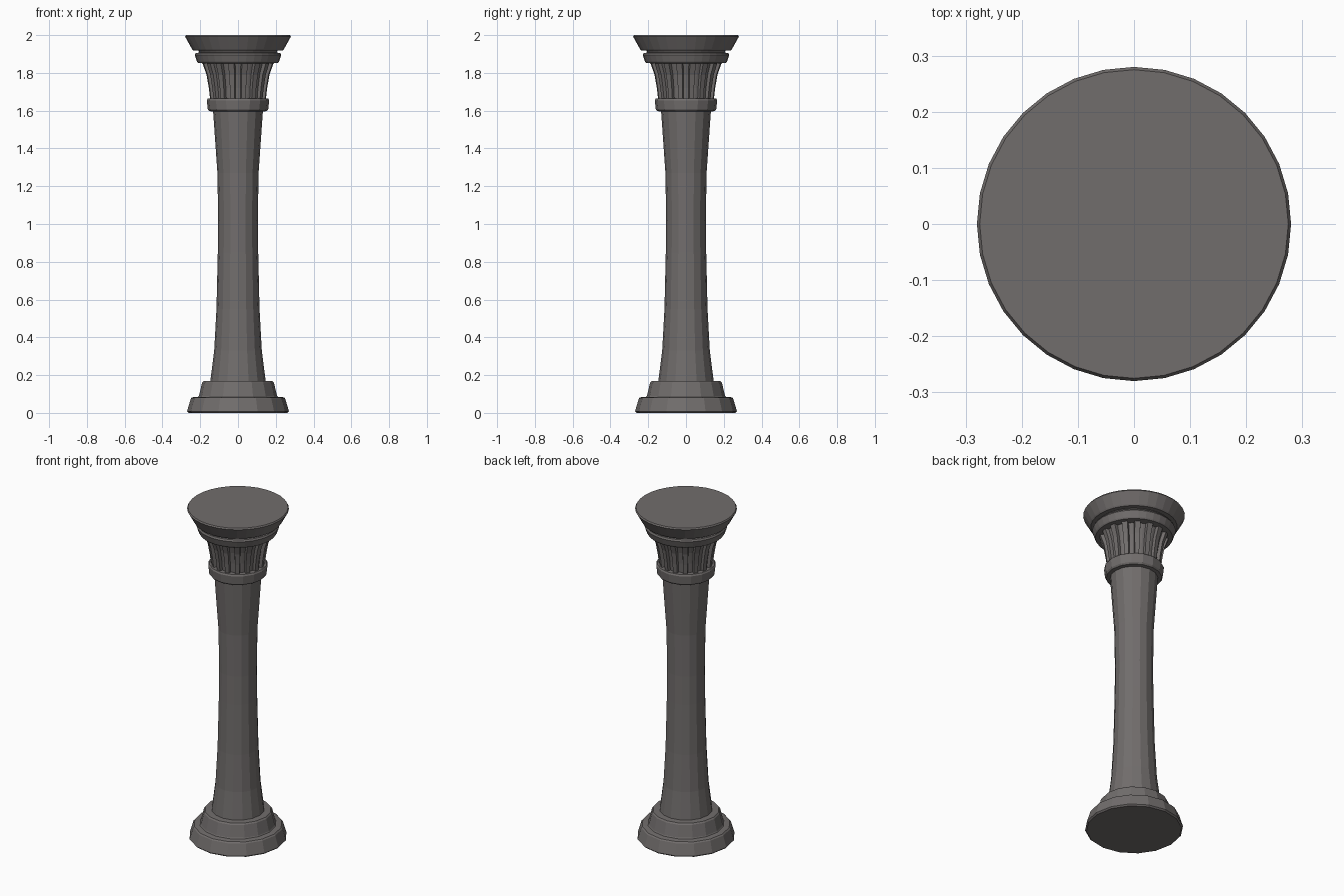
import bpy, bmesh, math
from mathutils import Matrix

if "Cube" in bpy.data.objects:
    bpy.data.objects.remove(bpy.data.objects["Cube"])

stone = bpy.data.materials.new("grey stone")
stone.diffuse_color = (0.165, 0.153, 0.150, 1)
stone.use_nodes = True
stone.node_tree.nodes["Principled BSDF"].inputs["Base Color"].default_value = stone.diffuse_color


def finish(bm, name):
    bmesh.ops.recalc_face_normals(bm, faces=bm.faces)
    me = bpy.data.meshes.new(name)
    bm.to_mesh(me)
    bm.free()
    me.materials.append(stone)
    ob = bpy.data.objects.new(name, me)
    bpy.context.collection.objects.link(ob)
    return ob


def lathe(name, profile, sides):
    """Faceted solid of revolution from (radius, z) pairs, capped at both ends."""
    bm = bmesh.new()
    rings = []
    for r, z in profile:
        rings.append([bm.verts.new((r * math.cos(2 * math.pi * i / sides),
                                    r * math.sin(2 * math.pi * i / sides), z))
                      for i in range(sides)])
    for a, b in zip(rings, rings[1:]):
        for i in range(sides):
            j = (i + 1) % sides
            bm.faces.new((a[i], a[j], b[j], b[i]))
    bm.faces.new(rings[0][::-1])
    bm.faces.new(rings[-1])
    return finish(bm, name)


# Stepped base
lathe("base_plinth", [(0.262, 0), (0.27, 0.008), (0.25, 0.075), (0.243, 0.082),
                      (0.22, 0.085)], 16)
lathe("base_step", [(0.215, 0.08), (0.207, 0.09), (0.19, 0.16), (0.183, 0.168),
                    (0.14, 0.17)], 16)

# Waisted shaft
lathe("shaft", [(0.147, 0.165), (0.126, 0.33), (0.114, 0.55), (0.107, 0.85),
                (0.105, 1.02), (0.109, 1.27), (0.132, 1.60)], 16)

# Capital: collar, bell, ring and flared top slab
lathe("collar", [(0.13, 1.595), (0.153, 1.598), (0.16, 1.607), (0.165, 1.655),
                 (0.16, 1.664), (0.13, 1.665)], 16)
lathe("bell", [(0.132, 1.66), (0.138, 1.72), (0.15, 1.79), (0.172, 1.86)], 32)
lathe("upper_ring", [(0.17, 1.85), (0.212, 1.852), (0.217, 1.86), (0.229, 1.895),
                     (0.224, 1.905), (0.20, 1.908)], 32)
lathe("neck", [(0.20, 1.90), (0.215, 1.925)], 32)
lathe("top_slab", [(0.21, 1.918), (0.238, 1.919), (0.244, 1.927), (0.28, 1.992),
                   (0.275, 2.0)], 32)

# Ribs curving outward around the bell
RIBS = 16
bm = bmesh.new()
path = [(0.148, 1.66, 0.014), (0.155, 1.72, 0.015), (0.167, 1.79, 0.017),
        (0.190, 1.855, 0.019)]
for k in range(RIBS):
    rot = Matrix.Rotation(2 * math.pi * (k + 0.5) / RIBS, 4, 'Z')
    rings = []
    for r, z, w in path:
        pts = [(r - 0.03, -w), (r, -w * 0.85), (r, w * 0.85), (r - 0.03, w)]
        ring = [bm.verts.new((x, y, z)) for x, y in pts]
        for v in ring:
            v.co = rot @ v.co
        rings.append(ring)
    for a, b in zip(rings, rings[1:]):
        for i in range(4):
            j = (i + 1) % 4
            bm.faces.new((a[i], a[j], b[j], b[i]))
    bm.faces.new(rings[0][::-1])
    bm.faces.new(rings[-1])
finish(bm, "capital_ribs")
